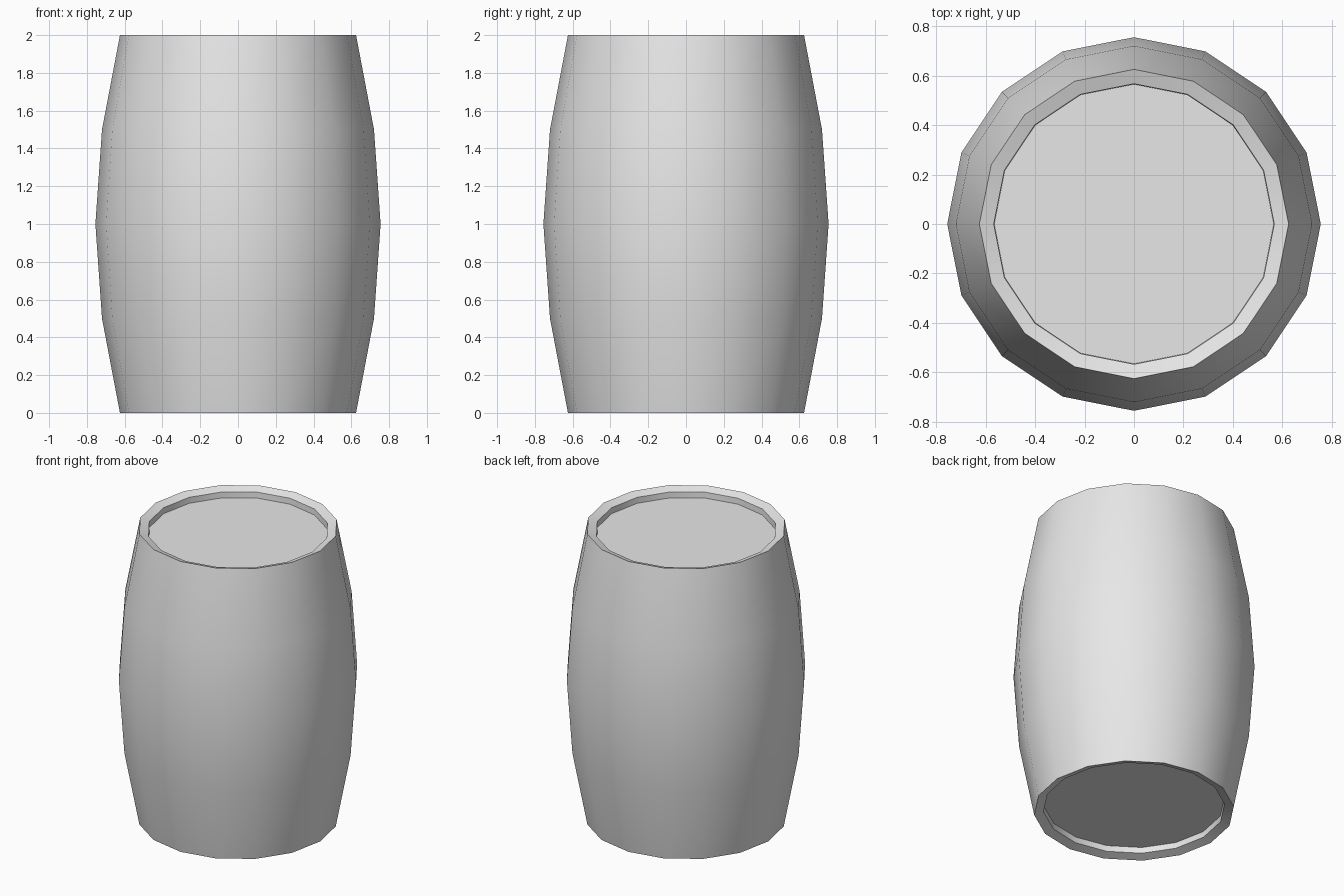
import bpy
import bmesh
from math import cos, sin, radians, tau

default = bpy.data.objects.get("Cube")
if default:
    bpy.data.objects.remove(default, do_unlink=True)

SIDES = 16
HEIGHT = 2.0

# One plain grey for the whole barrel
grey = bpy.data.materials.new("plain_grey")
grey.use_nodes = True
colour = (0.8, 0.8, 0.8, 1.0)
grey.diffuse_color = colour
grey.node_tree.nodes["Principled BSDF"].inputs["Base Color"].default_value = colour

# Half profile as (radius, height): recessed end, chamfered rim, bulging wall
half = [(0.565, 0.06), (0.567, 0.02), (0.625, 0.0), (0.72, 0.5)]
profile = half + [(0.755, HEIGHT / 2)] + [(r, HEIGHT - z) for r, z in reversed(half)]

# Revolve the profile and close both recessed ends
bm = bmesh.new()
rings = [[bm.verts.new((r * cos(tau * i / SIDES), r * sin(tau * i / SIDES), z))
          for i in range(SIDES)] for r, z in profile]
for low, high in zip(rings, rings[1:]):
    for i in range(SIDES):
        j = (i + 1) % SIDES
        bm.faces.new((low[i], low[j], high[j], high[i]))
bm.faces.new(reversed(rings[0]))
bm.faces.new(rings[-1])
bmesh.ops.recalc_face_normals(bm, faces=bm.faces)

mesh = bpy.data.meshes.new("barrel")
bm.to_mesh(mesh)
bm.free()
mesh.materials.append(grey)
barrel = bpy.data.objects.new("barrel", mesh)
bpy.context.collection.objects.link(barrel)

# Smooth staves, crisp rims
bpy.ops.object.select_all(action="DESELECT")
barrel.select_set(True)
bpy.context.view_layer.objects.active = barrel
bpy.ops.object.shade_smooth_by_angle(angle=radians(35))
